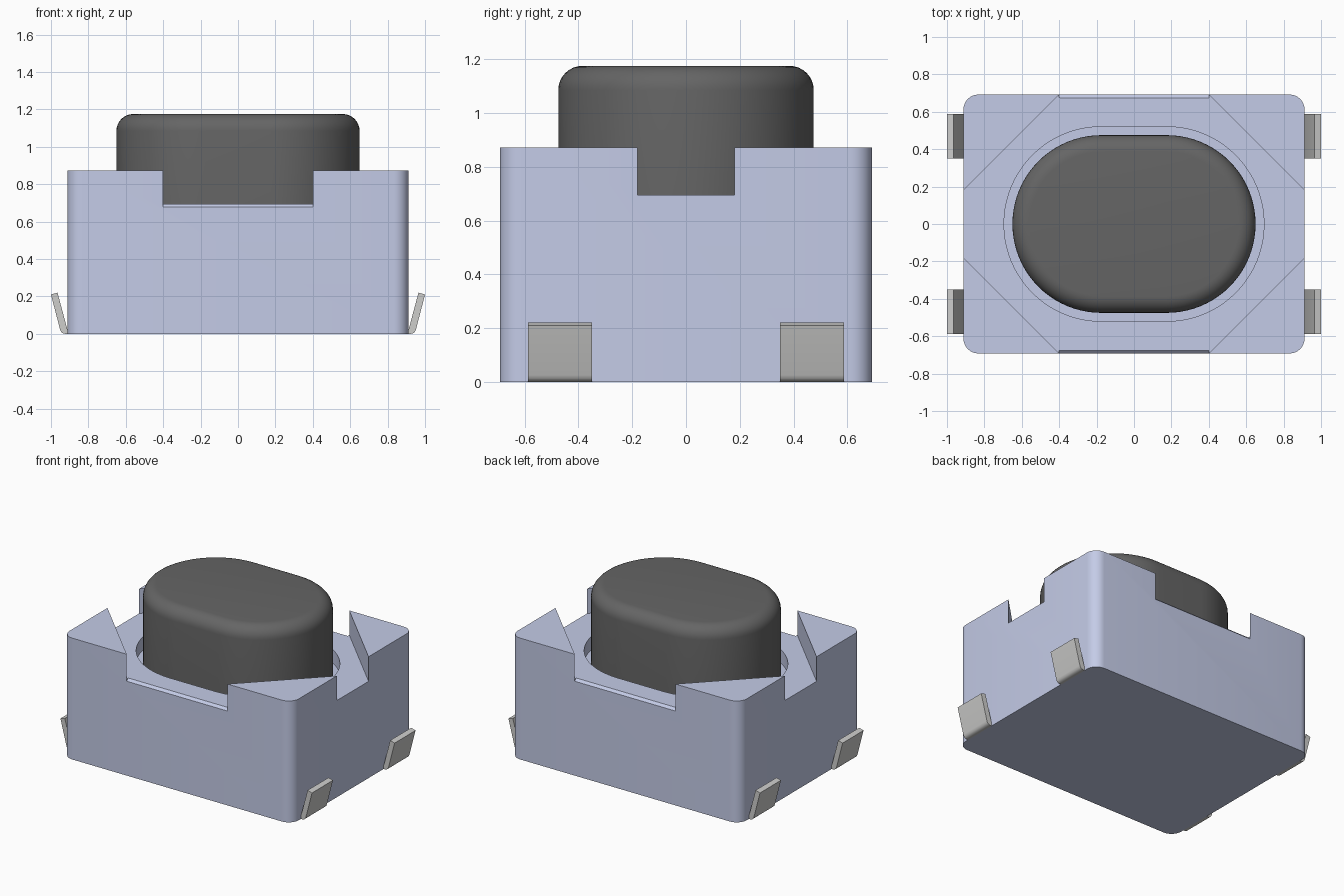
import bpy, bmesh, math
from mathutils import Matrix

if "Cube" in bpy.data.objects:
    bpy.data.objects.remove(bpy.data.objects["Cube"], do_unlink=True)

HX, HY = 0.912, 0.692          # housing half sizes
DECK, TOP = 0.695, 0.872       # recessed deck and corner post heights


def material(name, rgb):
    m = bpy.data.materials.new(name)
    m.diffuse_color = (*rgb, 1)
    m.use_nodes = True
    m.node_tree.nodes["Principled BSDF"].inputs["Base Color"].default_value = (*rgb, 1)
    return m


BLUE = material("pale blue plastic", (0.59, 0.64, 0.855))
DARK = material("dark grey rubber", (0.13, 0.13, 0.13))
METAL = material("light grey metal", (0.61, 0.61, 0.60))


def rounded_rect(hx, hy, r, n):
    """Outline with n segments per quarter corner, counter-clockwise."""
    pts = []
    for q, (sx, sy) in enumerate([(1, 1), (-1, 1), (-1, -1), (1, -1)]):
        for i in range(n + 1):
            a = math.pi / 2 * (q + i / n)
            p = (sx * (hx - r) + r * math.cos(a), sy * (hy - r) + r * math.sin(a))
            if not pts or math.dist(p, pts[-1]) > 1e-5:
                pts.append(p)
    if math.dist(pts[0], pts[-1]) < 1e-5:
        pts.pop()
    return pts


def stadium(r):
    return rounded_rect(0.175 + r, r, r, 20)


def loft(name, sections, mat):
    """Solid through stacked (outline, z) sections with equal point counts."""
    bm = bmesh.new()
    rings = [[bm.verts.new((x, y, z)) for x, y in pts] for pts, z in sections]
    n = len(rings[0])
    for a, b in zip(rings, rings[1:]):
        for i in range(n):
            j = (i + 1) % n
            bm.faces.new((a[i], a[j], b[j], b[i]))
    bm.faces.new(rings[0][::-1])
    bm.faces.new(rings[-1])
    bmesh.ops.recalc_face_normals(bm, faces=bm.faces)
    me = bpy.data.meshes.new(name)
    bm.to_mesh(me)
    bm.free()
    ob = bpy.data.objects.new(name, me)
    bpy.context.collection.objects.link(ob)
    me.materials.append(mat)
    return ob


def activate(ob):
    bpy.ops.object.select_all(action='DESELECT')
    ob.select_set(True)
    bpy.context.view_layer.objects.active = ob


def smooth(ob):
    activate(ob)
    bpy.ops.object.shade_smooth_by_angle(angle=math.radians(30))


def cut(ob, cutter):
    cutter.hide_render = True
    mod = ob.modifiers.new("cut", 'BOOLEAN')
    mod.operation, mod.solver, mod.object = 'DIFFERENCE', 'EXACT', cutter
    activate(ob)
    bpy.ops.object.modifier_apply(modifier=mod.name)
    bpy.data.objects.remove(cutter, do_unlink=True)


# Housing: rounded block, diamond cut leaves four triangular corner posts
outline = rounded_rect(HX, HY, 0.08, 8)
housing = loft("housing", [(outline, 0), (outline, TOP)], BLUE)
d = HY + 0.4
diamond = [(d, 0), (0, d), (-d, 0), (0, -d)]
cut(housing, loft("deck_cutter", [(diamond, DECK), (diamond, 1.2)], BLUE))

# Clearance well around the button
well = stadium(0.52)
cut(housing, loft("well_cutter", [(well, 0.60), (well, 1.2)], BLUE))

# Small chamfers along the front and back deck edges
for s in (-1, 1):
    c = 0.017
    diamond_bar = [(c, 0), (0, c), (-c, 0), (0, -c)]
    bar = loft("chamfer_cutter", [(diamond_bar, -0.4), (diamond_bar, 0.4)], BLUE)
    bar.data.transform(Matrix.Translation((0, s * HY, DECK)) @ Matrix.Rotation(math.pi / 2, 4, 'Y'))
    cut(housing, bar)
smooth(housing)

# Push button with a rounded top edge
R, F, H = 0.475, 0.09, 1.175
sections = [(stadium(R), 0.59)]
for i in range(9):
    a = math.pi / 2 * i / 8
    sections.append((stadium(R - F + F * math.cos(a)), H - F + F * math.sin(a)))
smooth(loft("button", sections, DARK))

# Four bent contact legs, profile in x and z
leg = [(0.911, 0.0), (0.925, 0.0), (0.938, 0.004), (0.947, 0.012), (0.952, 0.025),
       (1.0, 0.210), (0.965, 0.220), (0.911, 0.018)]
for sx, side in ((1, "left"), (-1, "right")):
    for y0, end in ((-0.588, "front"), (0.35, "back")):
        pts = [(sx * x, z) for x, z in leg]
        ob = loft(f"{end}_{side}_leg", [(pts, -y0 - 0.238), (pts, -y0)], METAL)
        ob.data.transform(Matrix.Rotation(math.pi / 2, 4, 'X'))
        smooth(ob)
